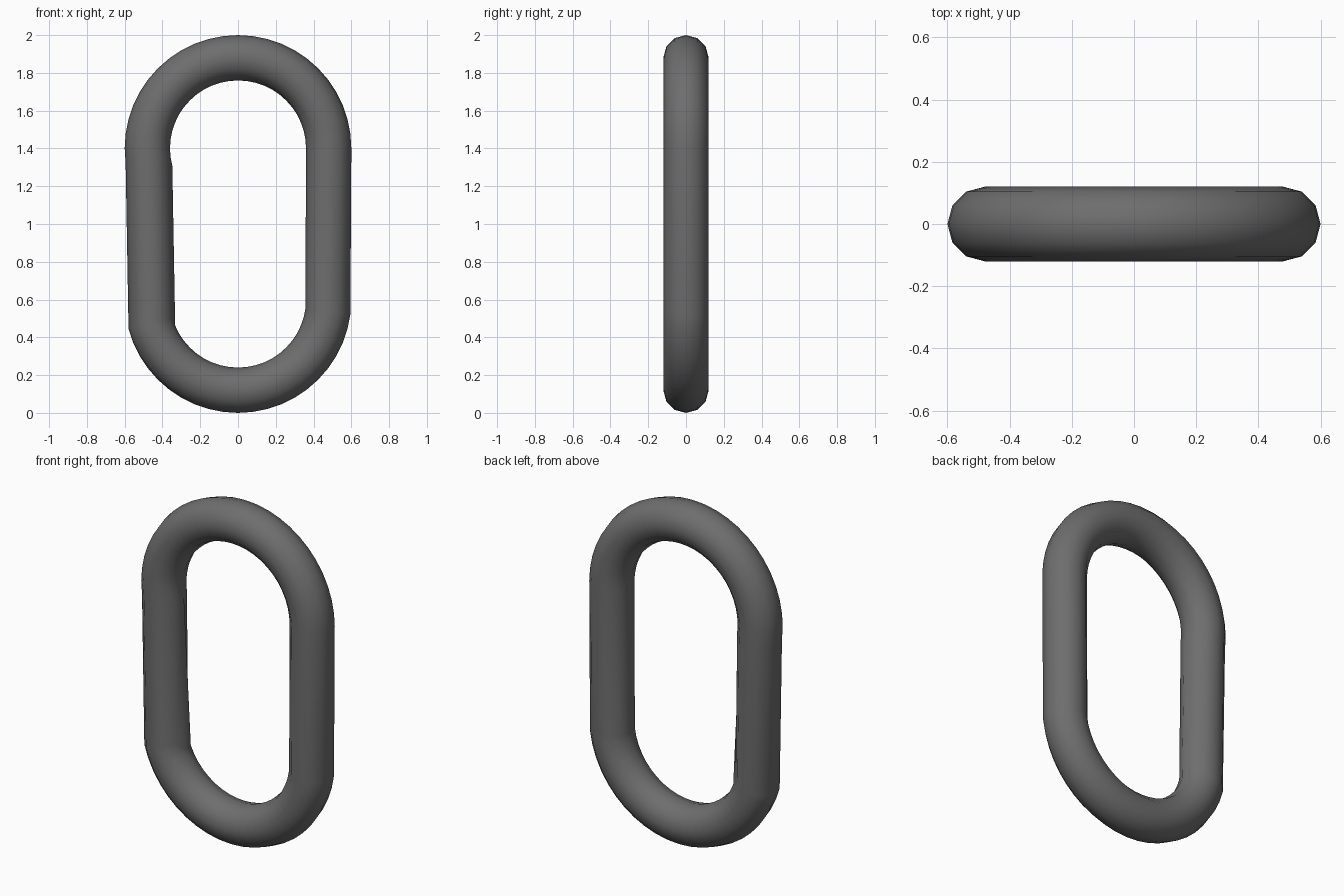
import bpy
from math import pi

if "Cube" in bpy.data.objects:
    bpy.data.objects.remove(bpy.data.objects["Cube"])

# Chain link: a ring stretched apart into two half rounds
bpy.ops.mesh.primitive_torus_add(major_segments=48, minor_segments=12,
                                 major_radius=0.48, minor_radius=0.12,
                                 rotation=(pi / 2, 0, 0))
link = bpy.context.object
link.name = "chain_link"
bpy.ops.object.transform_apply(location=False, rotation=True, scale=False)

# Split line sits a little lower on the left, giving its slight lean
for v in link.data.vertices:
    split = -0.095 if v.co.x < 0 else -0.005
    v.co.z += 1.4 if v.co.z > split else 0.6

bpy.ops.object.shade_smooth()

# Dark iron
iron = bpy.data.materials.new("dark_iron")
iron.diffuse_color = (0.155, 0.155, 0.155, 1)
iron.use_nodes = True
iron.node_tree.nodes["Principled BSDF"].inputs["Base Color"].default_value = iron.diffuse_color
link.data.materials.append(iron)
